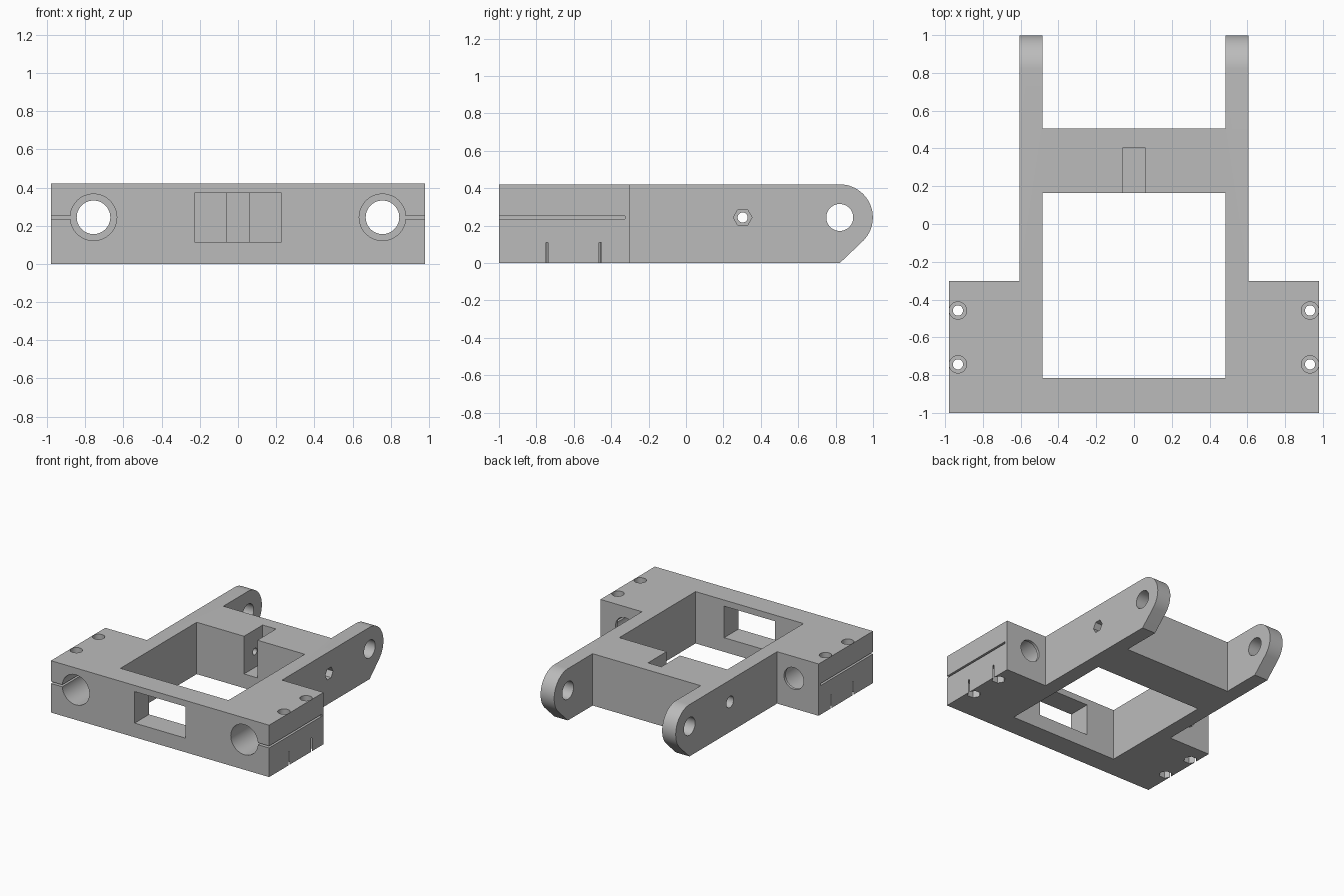
import bpy, bmesh, math
from mathutils import Vector

if "Cube" in bpy.data.objects:
    bpy.data.objects.remove(bpy.data.objects["Cube"], do_unlink=True)

HEIGHT = 0.421
MID = 0.244          # height of every bore axis
HALF = 0.98          # half width of the clamp bar


def prism(name, points, axis, lo, hi):
    """Extrude a 2D outline along an axis; the other two axes are kept in order."""
    i = "xyz".index(axis)
    bm = bmesh.new()

    def place(p, d):
        c = list(p)
        c.insert(i, d)
        return bm.verts.new(Vector(c))

    a = [place(p, lo) for p in points]
    b = [place(p, hi) for p in points]
    n = len(points)
    bm.faces.new(a)
    bm.faces.new(b)
    for k in range(n):
        bm.faces.new((a[k], a[(k + 1) % n], b[(k + 1) % n], b[k]))
    bmesh.ops.recalc_face_normals(bm, faces=bm.faces)
    mesh = bpy.data.meshes.new(name)
    bm.to_mesh(mesh)
    bm.free()
    obj = bpy.data.objects.new(name, mesh)
    bpy.context.collection.objects.link(obj)
    return obj


def ring(u, v, r, sides=48):
    return [(u + r * math.cos(math.tau * k / sides),
             v + r * math.sin(math.tau * k / sides)) for k in range(sides)]


def rect(u0, u1, v0, v1):
    return [(u0, v0), (u1, v0), (u1, v1), (u0, v1)]


def cut(points, axis, lo, hi):
    """Subtract a prism from the bracket and discard the cutter."""
    cutter = prism("cutter", points, axis, lo, hi)
    cutter.hide_render = True
    mod = bracket.modifiers.new("cut", 'BOOLEAN')
    mod.operation, mod.solver, mod.object = 'DIFFERENCE', 'EXACT', cutter
    graph = bpy.context.evaluated_depsgraph_get()
    graph.update()
    result = bpy.data.meshes.new_from_object(bracket.evaluated_get(graph))
    bracket.modifiers.clear()
    bracket.data = result
    bpy.data.objects.remove(cutter, do_unlink=True)


# Side silhouette: flat bar with a rounded tip and a sloped underside
PIVOT_Y, TIP_R = 0.822, 0.177
arc = [math.radians(-45 + 135 * k / 24) for k in range(25)]
side = [(-1, HEIGHT), (-1, 0), (PIVOT_Y, 0)]
side += [(PIVOT_Y + TIP_R * math.cos(t), MID + TIP_R * math.sin(t)) for t in arc]
bracket = prism("clamp_bracket", side, "x", -HALF, HALF)

# Central opening, gap between the arms, and room outside the arms
cut(rect(-0.485, 0.485, -0.815, 0.163), "z", -1, 1)
cut(rect(-0.485, 0.485, 0.505, 2), "z", -1, 1)
for s in (-1, 1):
    cut(rect(*sorted((s * 0.607, s * 2)), -0.302, 2), "z", -1, 1)

# Front window and the notch in the cross bar
cut(rect(-0.228, 0.228, 0.115, 0.371), "y", -2, -0.6)
cut(rect(-0.06, 0.06, 0, 0.402), "z", 0.115, 1)

# Rod clamps: stepped bore, split, and clamping screw holes
for s in (-1, 1):
    cut(ring(s * 0.757, MID, 0.122), "y", -2, -0.325)
    cut(ring(s * 0.757, MID, 0.088), "y", -0.4, -0.2)
    cut(rect(*sorted((s * 0.85, s * 2)), MID - 0.008, MID + 0.008), "y", -2, -0.325)
    for y in (-0.743, -0.458):
        cut(ring(s * 0.932, y, 0.027, 32), "z", -1, 1)
        cut(ring(s * 0.932, y, 0.046, 32), "z", HEIGHT - 0.11, 1)
        cut(ring(s * 0.932, y, 0.0515, 6), "z", -1, 0.11)

# Pivot holes, cross screw with a nut pocket and a head pocket
cut(ring(PIVOT_Y, MID, 0.072), "x", -2, 2)
cut(ring(0.303, MID, 0.027, 32), "x", -2, 2)
cut(ring(0.303, MID, 0.05, 6), "x", 0.5, 2)
cut(ring(0.303, MID, 0.046, 32), "x", -2, -0.5)

# Single grey finish
grey = bpy.data.materials.new("plain grey")
grey.use_nodes = True
color = (0.5, 0.5, 0.5, 1)
grey.diffuse_color = color
grey.node_tree.nodes["Principled BSDF"].inputs["Base Color"].default_value = color
bracket.data.materials.clear()
bracket.data.materials.append(grey)

bpy.ops.object.select_all(action='DESELECT')
bracket.select_set(True)
bpy.context.view_layer.objects.active = bracket
bpy.ops.object.shade_smooth_by_angle(angle=math.radians(30))
